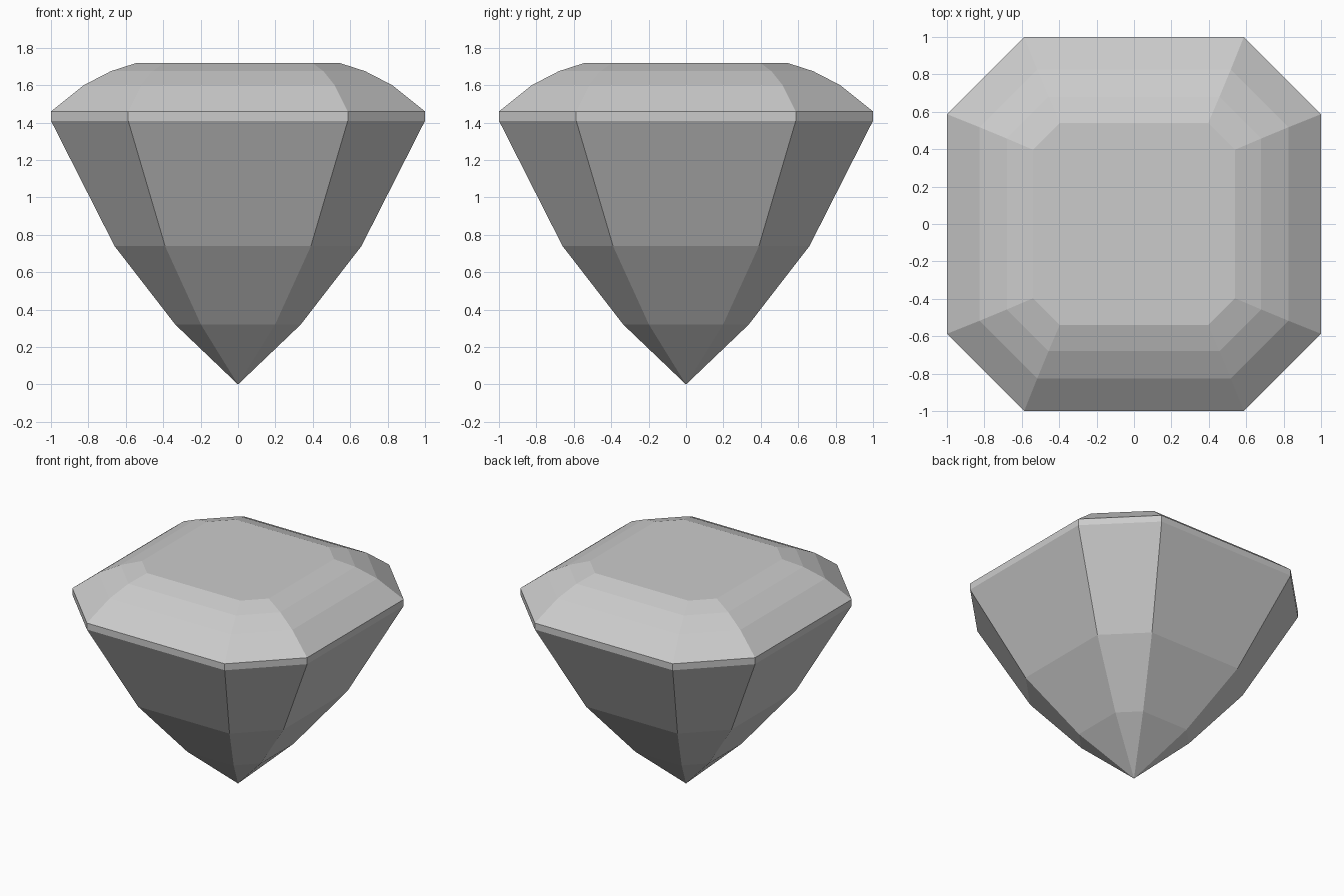
import bpy
import bmesh

if "Cube" in bpy.data.objects:
    bpy.data.objects.remove(bpy.data.objects["Cube"], do_unlink=True)

# Plain grey stone
grey = bpy.data.materials.new("pale_grey")
grey.use_nodes = True
colour = (0.6, 0.6, 0.6, 1)
grey.diffuse_color = colour
grey.node_tree.nodes["Principled BSDF"].inputs["Base Color"].default_value = colour

# Half width, half length of the straight side, height
PROFILE = [
    (0.335, 0.198, 0.32),  # lower pavilion
    (0.66, 0.39, 0.74),    # upper pavilion
    (1.0, 0.587, 1.41),    # girdle bottom
    (1.0, 0.587, 1.46),    # girdle top
    (0.825, 0.517, 1.60),  # crown steps
    (0.68, 0.457, 1.675),
    (0.54, 0.397, 1.72),   # table
]


def octagon(bm, a, b, z):
    """Square ring with cut corners, counterclockwise from above."""
    points = [(a, -b), (a, b), (b, a), (-b, a),
              (-a, b), (-a, -b), (-b, -a), (b, -a)]
    return [bm.verts.new((x, y, z)) for x, y in points]


bm = bmesh.new()
tip = bm.verts.new((0, 0, 0))
rings = [octagon(bm, *step) for step in PROFILE]

# Pointed base, stepped facets, flat table
for i in range(8):
    j = (i + 1) % 8
    bm.faces.new((tip, rings[0][j], rings[0][i]))
    for low, high in zip(rings, rings[1:]):
        bm.faces.new((low[i], low[j], high[j], high[i]))
bm.faces.new(rings[-1])
bmesh.ops.recalc_face_normals(bm, faces=bm.faces)

mesh = bpy.data.meshes.new("cut_gem")
bm.to_mesh(mesh)
bm.free()
mesh.materials.append(grey)
gem = bpy.data.objects.new("cut_gem", mesh)
bpy.context.scene.collection.objects.link(gem)
